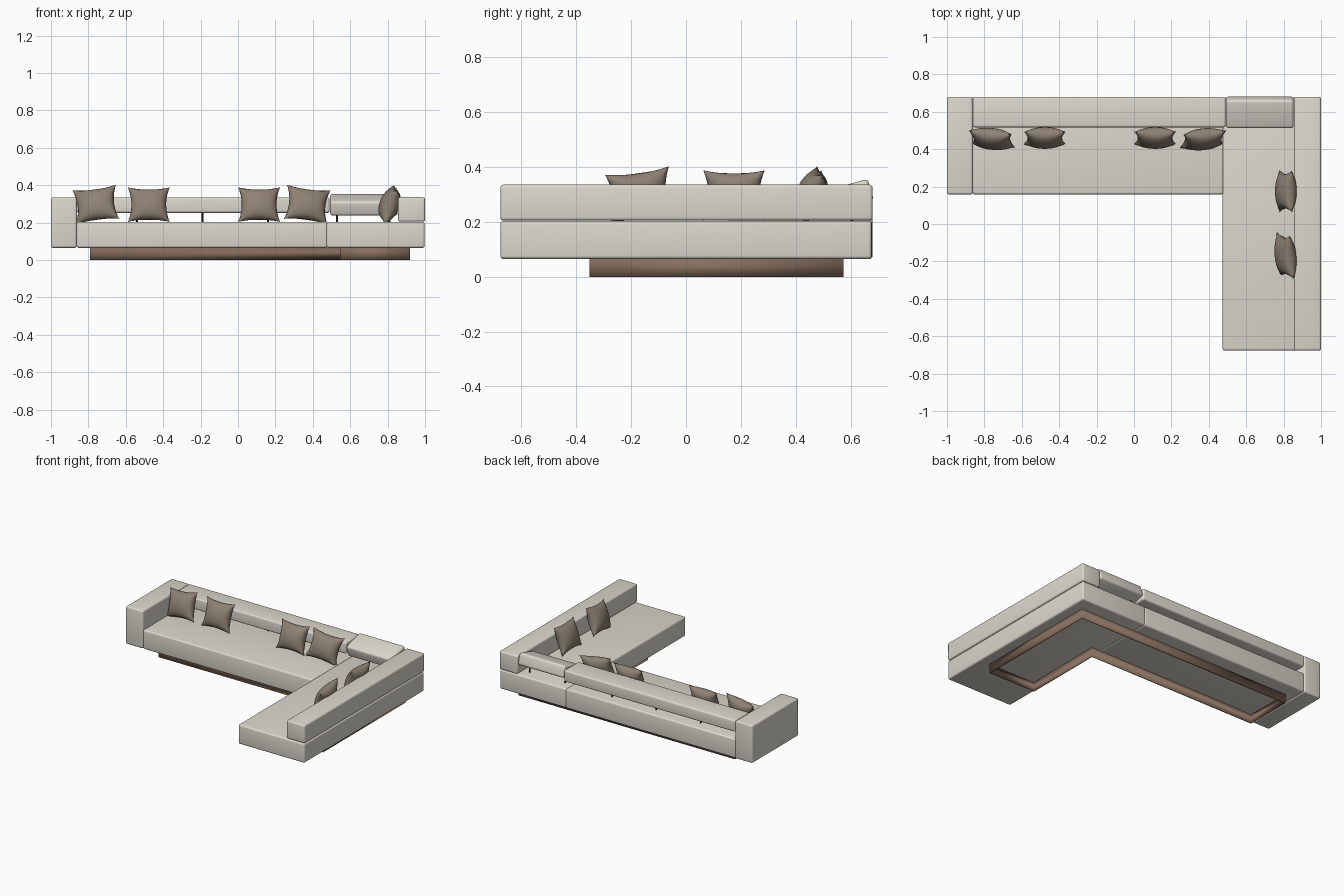
import bpy, bmesh
from math import radians
from mathutils import Matrix, Vector

if "Cube" in bpy.data.objects:
    bpy.data.objects.remove(bpy.data.objects["Cube"])


def material(name, rgb):
    m = bpy.data.materials.new(name)
    m.diffuse_color = (*rgb, 1)
    m.use_nodes = True
    m.node_tree.nodes["Principled BSDF"].inputs["Base Color"].default_value = m.diffuse_color
    return m


FABRIC = material("light_fabric", (0.72, 0.69, 0.62))
PILLOW = material("brown_fabric", (0.27, 0.22, 0.17))
WOOD = material("plinth_wood", (0.24, 0.155, 0.11))
METAL = material("dark_metal", (0.03, 0.03, 0.03))


def make_object(name, bm, mat, angle=40):
    bmesh.ops.recalc_face_normals(bm, faces=bm.faces)
    mesh = bpy.data.meshes.new(name)
    bm.to_mesh(mesh)
    bm.free()
    mesh.materials.append(mat)
    ob = bpy.data.objects.new(name, mesh)
    bpy.context.collection.objects.link(ob)
    bpy.ops.object.select_all(action='DESELECT')
    ob.select_set(True)
    bpy.context.view_layer.objects.active = ob
    bpy.ops.object.shade_smooth_by_angle(angle=radians(angle))
    return ob


def block(name, x, y, z, bevel=0.012, tilt=0):
    """Rounded upholstered block from (min, max) ranges."""
    bm = bmesh.new()
    size = [r[1] - r[0] for r in (x, y, z)]
    bmesh.ops.create_cube(bm, size=1, matrix=Matrix.Diagonal((*size, 1)))
    bmesh.ops.bevel(bm, geom=bm.edges[:], offset=bevel, segments=4,
                    profile=0.5, affect='EDGES')
    ob = make_object(name, bm, FABRIC)
    ob.location = [sum(r) / 2 for r in (x, y, z)]
    ob.rotation_euler.x = radians(tilt)
    return ob


def post(name, x, y, z0, z1):
    bm = bmesh.new()
    bmesh.ops.create_cone(bm, cap_ends=True, segments=12, radius1=0.005,
                          radius2=0.005, depth=z1 - z0)
    make_object(name, bm, METAL).location = (x, y, (z0 + z1) / 2)


def pillow(name, loc, yaw=0, roll=0, tilt=20, w=0.112, h=0.098, t=0.052, n=20):
    """Two bulging grids with pinched sides, welded along the seam."""
    bm = bmesh.new()
    for side in (-1, 1):
        rows = []
        for j in range(n + 1):
            v = 2 * j / n - 1
            row = []
            for i in range(n + 1):
                u = 2 * i / n - 1
                bulge = ((1 - u * u) * (1 - v * v)) ** 0.55
                row.append(bm.verts.new((
                    w * u * (1 - 0.17 * (1 - v * v) * u * u),
                    side * t * bulge,
                    h * v * (1 - 0.13 * (1 - u * u) * v * v))))
            rows.append(row)
        for a, b in zip(rows, rows[1:]):
            for i in range(n):
                bm.faces.new((a[i], a[i + 1], b[i + 1], b[i]))
    bmesh.ops.remove_doubles(bm, verts=bm.verts, dist=1e-5)
    ob = make_object(name, bm, PILLOW, 75)
    rot = (Matrix.Rotation(radians(yaw), 4, 'Z')
           @ Matrix.Rotation(radians(-tilt), 4, 'X')
           @ Matrix.Rotation(radians(roll), 4, 'Y'))
    ob.matrix_world = Matrix.Translation(Vector(loc)) @ rot


# Seats
block("long_seat", (-0.863, 0.478), (0.158, 0.678), (0.065, 0.204))
block("chaise_seat", (0.474, 0.998), (-0.677, 0.677), (0.065, 0.204))

# Arms
block("left_arm", (-1.0, -0.862), (0.158, 0.68), (0.065, 0.335))
block("right_backrest", (0.856, 1.0), (-0.677, 0.68), (0.205, 0.336))

# Rear backrests: one level, one tilted at the corner
block("long_backrest", (-0.862, 0.49), (0.517, 0.68), (0.252, 0.335))
block("corner_backrest", (0.492, 0.854), (0.517, 0.677), (0.254, 0.337), 0.016, 16)

# Backrest posts
for i, px in enumerate((-0.54, -0.19, 0.16)):
    post(f"long_post_{i + 1}", px, 0.605, 0.2, 0.26)
for i, px in enumerate((0.53, 0.81)):
    post(f"corner_post_{i + 1}", px, 0.605, 0.2, 0.27)

# Hollow L-shaped plinth
bm = bmesh.new()
outline = [(-0.79, 0.23), (0.545, 0.23), (0.545, -0.352),
           (0.92, -0.352), (0.92, 0.575), (-0.79, 0.575)]
low = [bm.verts.new((x, y, 0)) for x, y in outline]
high = [bm.verts.new((x, y, 0.067)) for x, y in outline]
for i in range(6):
    k = (i + 1) % 6
    bm.faces.new((low[i], low[k], high[k], high[i]))
plinth = make_object("plinth", bm, WOOD)
solid = plinth.modifiers.new("thickness", 'SOLIDIFY')
solid.thickness = 0.006
solid.use_even_offset = True

# Scatter pillows
pillow("back_pillow_1", (-0.76, 0.455, 0.296), yaw=-8, roll=-8, w=0.118)
pillow("back_pillow_2", (-0.477, 0.46, 0.296))
pillow("back_pillow_3", (0.113, 0.46, 0.296))
pillow("back_pillow_4", (0.37, 0.453, 0.296), yaw=8, roll=8, w=0.118)
pillow("side_pillow_1", (0.812, 0.175, 0.296), yaw=-90)
pillow("side_pillow_2", (0.81, -0.17, 0.296), yaw=-82, roll=8, w=0.118)
